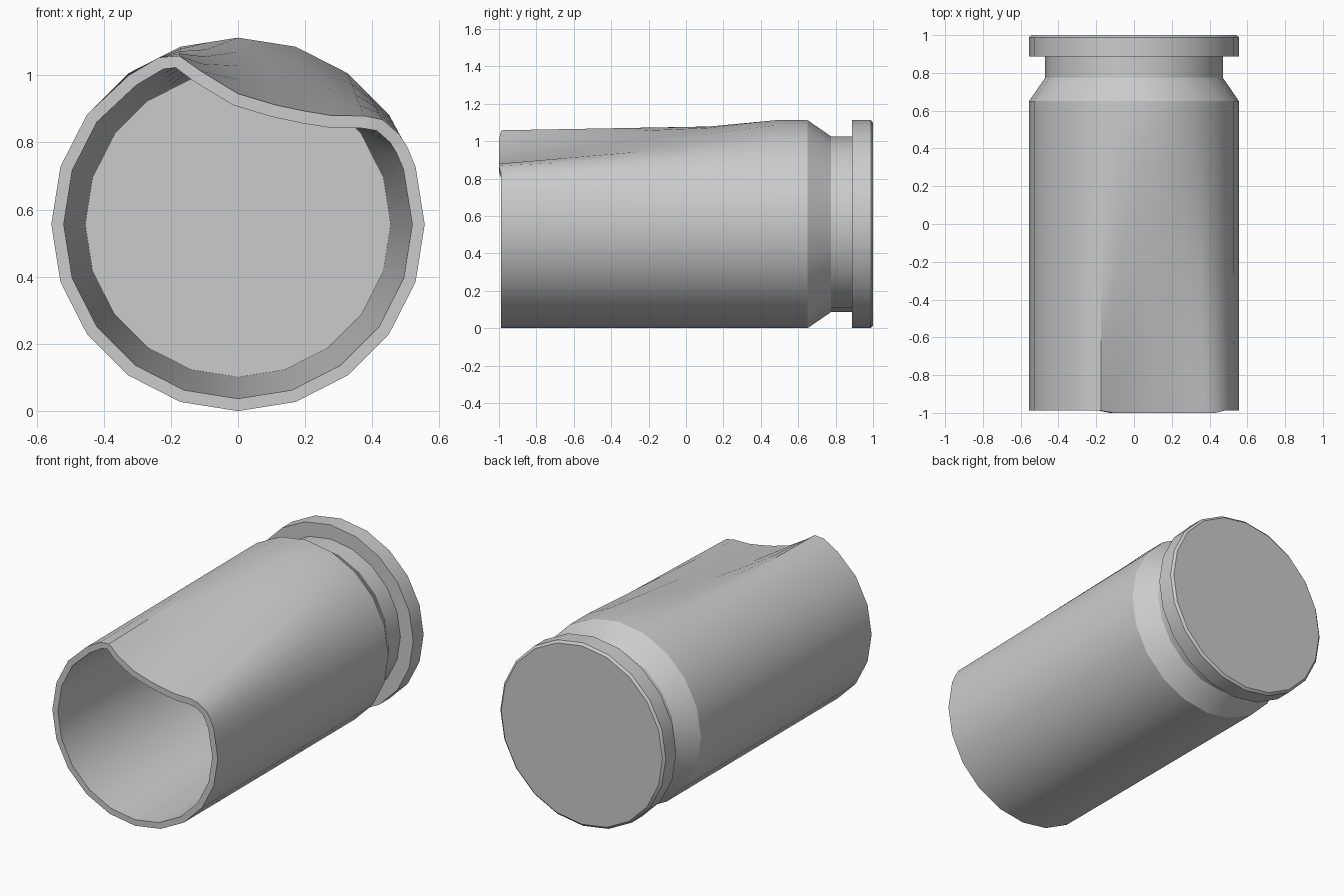
import bpy, bmesh, math
from mathutils import Vector

if "Cube" in bpy.data.objects:
    bpy.data.objects.remove(bpy.data.objects["Cube"])

R, CZ, MOUTH, WALL = 0.556, 0.556, -0.988, 0.037
DENT_END = 0.48
# crumpled mouth outline (x, z), keyed by degrees from the top
DENT = {-36: (-.325, 1.0), -27: (-.235, 1.053), -18: (-.175, 1.058),
        -9: (-.11, 1.012), 0: (0, .945), 9: (.11, .912), 18: (.20, .893),
        27: (.28, .88), 36: (.375, .879), 45: (.43, .868), 54: (.48, .825),
        63: (.505, .785)}
# 20 sides, with half steps only across the dent
ANGLES = sorted(set(range(-180, 180, 18)) | set(DENT))


def corner(deg, r):
    a = math.radians(deg)
    return Vector((r * math.sin(a), CZ + r * math.cos(a)))


def circle(r):
    return [corner(d, r) if d % 18 == 0 else
            (corner(d - 9, r) + corner(d + 9, r)) / 2 for d in ANGLES]


def inset(pts, dist):
    out = []
    for i, p in enumerate(pts):
        t = (pts[(i + 1) % len(pts)] - pts[i - 1]).normalized()
        out.append(p + Vector((-t.y, t.x)) * -dist)
    return out


mouth = [Vector(DENT[d]) if d in DENT else p for d, p in zip(ANGLES, circle(R))]
mouth_in = inset(mouth, WALL)
bm = bmesh.new()


def ring(pts, y, lip=0.0):
    return [bm.verts.new((p.x, y - (lip if -9 <= d <= 45 else 0), p.y))
            for d, p in zip(ANGLES, pts)]


def bridge(a, b):
    n = len(a)
    for i in range(n):
        j = (i + 1) % n
        bm.faces.new((a[i], a[j], b[j], b[i]))


def inner_r(y):
    return 0.519 - 0.064 * (y - MOUTH) / (0.75 - MOUTH)


# rings run from the inside floor, out over the mouth, back to the base
STEPS = 4
rings = [ring(circle(inner_r(0.75)), 0.75)]
for k in range(STEPS, -1, -1):
    f = k / STEPS
    y = MOUTH + f * (DENT_END - MOUTH)
    pts = [a.lerp(b, f) for a, b in zip(mouth_in, circle(inner_r(DENT_END)))]
    rings.append(ring(pts, y, 0.012 * (1 - f)))
for k in range(STEPS + 1):
    f = k / STEPS
    y = MOUTH + f * (DENT_END - MOUTH)
    pts = [a.lerp(b, f) for a, b in zip(mouth, circle(R))]
    rings.append(ring(pts, y, 0.012 * (1 - f)))
# shoulder, extractor groove and rim
for y, r in ((.65, R), (.775, .47), (.888, .47), (.888, R), (.988, R), (1.0, .542)):
    rings.append(ring(circle(r), y))
for a, b in zip(rings, rings[1:]):
    bridge(a, b)
bm.faces.new(rings[0])
bm.faces.new(rings[-1])
bmesh.ops.recalc_face_normals(bm, faces=bm.faces)

me = bpy.data.meshes.new("dented_casing")
bm.to_mesh(me)
bm.free()
casing = bpy.data.objects.new("dented_casing", me)
bpy.context.collection.objects.link(casing)
bpy.context.view_layer.objects.active = casing
casing.select_set(True)
bpy.ops.object.shade_smooth_by_angle(angle=math.radians(30))
